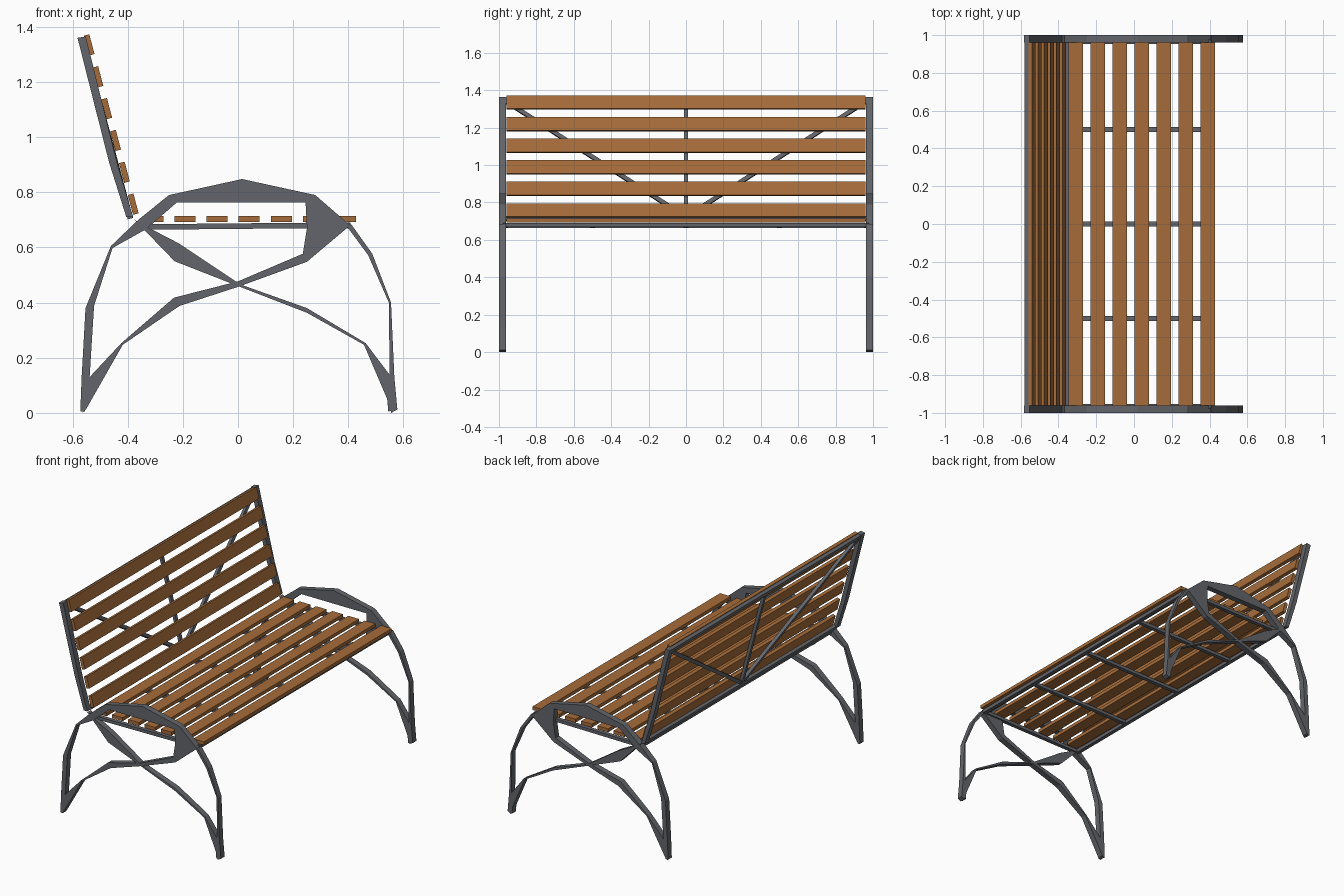
import bpy, bmesh, math
from mathutils import Vector

if "Cube" in bpy.data.objects:
    bpy.data.objects.remove(bpy.data.objects["Cube"])


def material(name, rgb):
    m = bpy.data.materials.new(name)
    m.diffuse_color = (*rgb, 1)
    m.use_nodes = True
    m.node_tree.nodes["Principled BSDF"].inputs["Base Color"].default_value = m.diffuse_color
    return m


WOOD = material("warm wood", (0.38, 0.15, 0.042))
METAL = material("grey steel", (0.125, 0.13, 0.145))


def finish(name, bm, mat):
    bmesh.ops.recalc_face_normals(bm, faces=bm.faces)
    me = bpy.data.meshes.new(name)
    bm.to_mesh(me)
    bm.free()
    me.materials.append(mat)
    ob = bpy.data.objects.new(name, me)
    bpy.context.collection.objects.link(ob)
    return ob


def ribbon(name, pairs, y0, y1, mat):
    """Solid strip in the xz plane, given as (outer, inner) edge points."""
    bm = bmesh.new()
    rings = []
    for (ax, az), (bx, bz) in pairs:
        rings.append([bm.verts.new(p) for p in
                      ((ax, y0, az), (bx, y0, bz), (bx, y1, bz), (ax, y1, az))])
    for r, s in zip(rings, rings[1:]):
        for i in range(4):
            j = (i + 1) % 4
            bm.faces.new((r[i], r[j], s[j], s[i]))
    bm.faces.new(rings[0])
    bm.faces.new(rings[-1][::-1])
    return finish(name, bm, mat)


def bar(name, a, b, w, t, side, mat=METAL):
    """Box beam from a to b; w is its size along side, t across it."""
    a, b = Vector(a), Vector(b)
    d = (b - a).normalized()
    s = Vector(side)
    s = (s - d * s.dot(d)).normalized()
    n = d.cross(s)
    bm = bmesh.new()
    ends = [[bm.verts.new(p + s * u * w / 2 + n * v * t / 2)
             for u, v in ((-1, -1), (1, -1), (1, 1), (-1, 1))] for p in (a, b)]
    for i in range(4):
        j = (i + 1) % 4
        bm.faces.new((ends[0][i], ends[0][j], ends[1][j], ends[1][i]))
    bm.faces.new(ends[0])
    bm.faces.new(ends[1][::-1])
    return finish(name, bm, mat)


# faceted end frame ribbons
arch = [((-.572, .005), (-.555, .005)), ((-.567, .13), (-.538, .13)),
        ((-.553, .38), (-.522, .388)), ((-.461, .605), (-.455, .598)),
        ((-.362, .70), (-.335, .665)), ((-.25, .79), (-.222, .763)),
        ((.015, .848), (.015, .763)), ((.28, .79), (.245, .763)),
        ((.407, .68), (.25, .67)), ((.25, .548), (.235, .577))]
rear_brace = [((-.565, 0), (-.557, .015)), ((-.55, .015), (-.538, .13)),
              ((-.418, .247), (-.423, .253)), ((-.212, .388), (-.232, .418)),
              ((0, .457), (0, .477)), ((.25, .548), (.235, .577))]
front_leg = [((.398, .672), (.41, .685)), ((.472, .572), (.487, .577)),
             ((.547, .40), (.555, .40)), ((.55, .13), (.567, .13)),
             ((.555, 0), (.578, .012))]
front_brace = [((-.38, .705), (-.36, .69)), ((-.23, .55), (-.215, .615)),
               ((.005, .458), (.008, .466)), ((.25, .363), (.25, .38)),
               ((.457, .247), (.463, .253)), ((.541, .05), (.556, .13)),
               ((.545, .005), (.575, .012))]
back_post = [((-.405, .71), (-.38, .71)), ((-.468, .91), (-.437, .90)),
             ((-.582, 1.36), (-.552, 1.365))]
for side, s in (("left", -1), ("right", 1)):
    y0, y1 = s * .962, s * 1.0
    for part, pts in (("armrest_arch", arch), ("rear_brace", rear_brace),
                      ("front_leg", front_leg), ("front_brace", front_brace),
                      ("back_post", back_post)):
        ribbon(f"{side}_{part}", pts, y0, y1, METAL)

# seat slats
for i in range(7):
    x = .39 - i * .1165
    bar(f"seat_slat_{i + 1}", (x, -.96, .703), (x, .96, .703), .076, .022,
        (1, 0, 0), WOOD)

# seat frame rails and cross bars
X, Y, Z = (1, 0, 0), (0, 1, 0), (0, 0, 1)
bar("seat_front_rail", (.395, -.97, .68), (.395, .97, .68), .025, .022, X)
bar("seat_rear_rail", (-.355, -.97, .675), (-.355, .97, .675), .025, .022, X)
for i, y in enumerate((-.965, -.5, 0, .5, .965)):
    bar(f"seat_cross_bar_{i + 1}", (-.355, y, .674), (.405, y, .681),
        .025, .02, Y)

# back slats
for i in range(6):
    x, z = -.380 - i * .032, .757 + i * .1155
    bar(f"back_slat_{i + 1}", (x, -.96, z), (x, .96, z), .074, .021,
        (-.255, 0, .967), WOOD)

# back frame rails, centre post and diagonals
lean = (-.255, 0, .967)
bar("back_bottom_rail", (-.393, -.97, .715), (-.393, .97, .715), .022, .02, lean)
bar("back_top_rail", (-.565, -.97, 1.348), (-.565, .97, 1.348), .024, .024, lean)
bar("back_centre_post", (-.395, 0, .715), (-.563, 0, 1.345), .02, .02, Y)
for side, s in (("left", -1), ("right", 1)):
    bar(f"back_diagonal_{side}", (-.398, s * .02, .735),
        (-.562, s * .97, 1.345), .02, .022, (.967, 0, .255))
